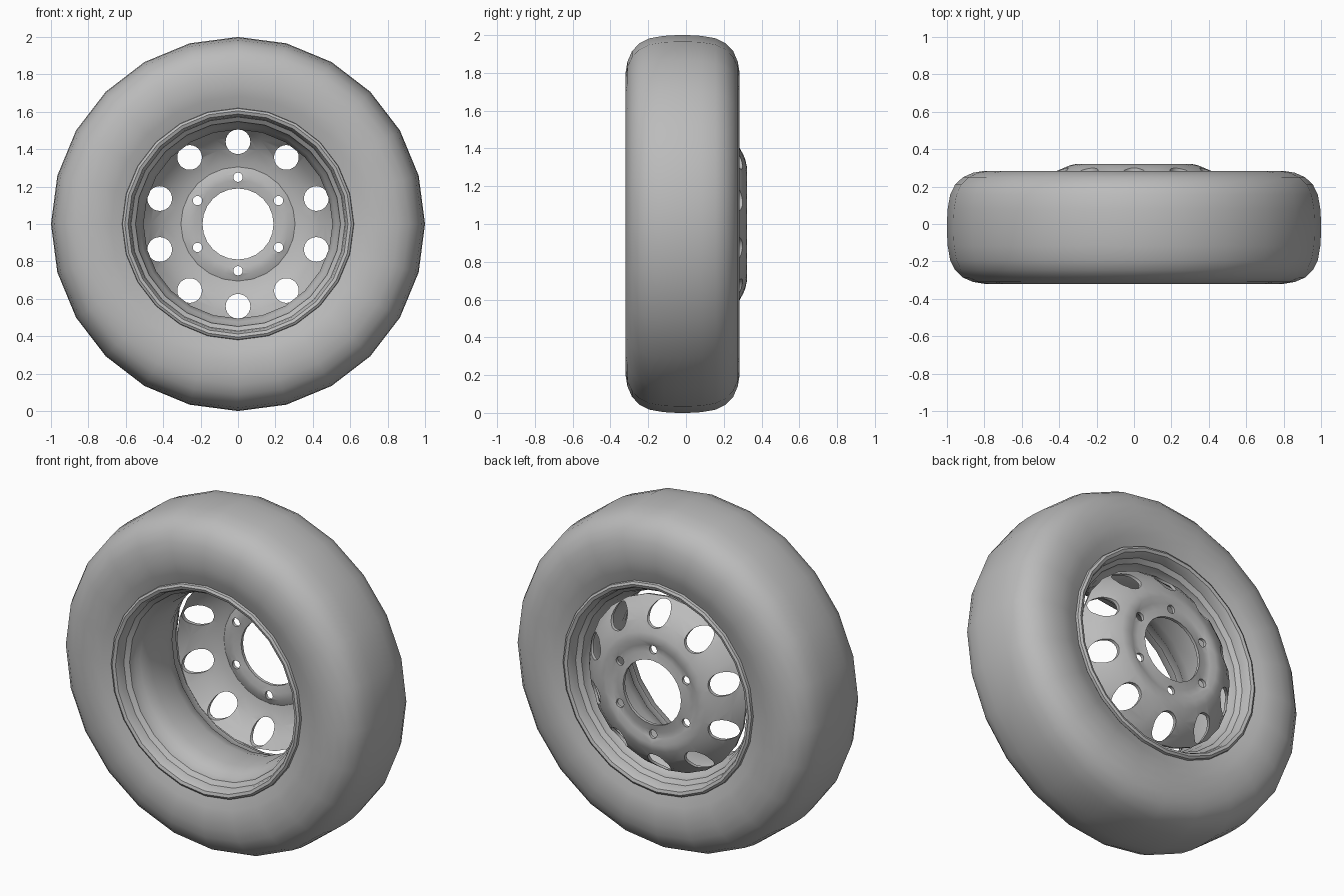
import bpy, bmesh, math
from mathutils import Matrix, Vector

cube = bpy.data.objects.get("Cube")
if cube:
    bpy.data.objects.remove(cube)

CENTRE = Vector((0, 0, 1))
MID = -0.018      # middle plane of the tyre
SIDES = 24

grey = bpy.data.materials.new("plain grey")
grey.use_nodes = True
grey.diffuse_color = (0.5, 0.5, 0.5, 1)
grey.node_tree.nodes["Principled BSDF"].inputs["Base Color"].default_value = grey.diffuse_color


def add_object(name, bm):
    bmesh.ops.recalc_face_normals(bm, faces=bm.faces)
    mesh = bpy.data.meshes.new(name)
    bm.to_mesh(mesh)
    bm.free()
    mesh.materials.append(grey)
    obj = bpy.data.objects.new(name, mesh)
    bpy.context.collection.objects.link(obj)
    return obj


def lathe(name, profile, closed):
    """Turn (radius, y) points around the wheel axle."""
    bm = bmesh.new()
    rows = []
    for i in range(SIDES):
        a = math.tau * i / SIDES
        rows.append([bm.verts.new(CENTRE + Vector((r * math.sin(a), y, r * math.cos(a))))
                     for r, y in profile])
    n = len(profile)
    for i in range(SIDES):
        p, q = rows[i], rows[(i + 1) % SIDES]
        for j in range(n if closed else n - 1):
            k = (j + 1) % n
            bm.faces.new((p[j], p[k], q[k], q[j]))
    return add_object(name, bm)


def mirrored(half):
    """Front half of a profile plus its mirror image, about the tyre middle."""
    return [(r, MID - d) for r, d in half] + [(r, MID + d) for r, d in reversed(half)]


def smooth(obj, angle):
    bpy.ops.object.select_all(action="DESELECT")
    obj.select_set(True)
    bpy.context.view_layer.objects.active = obj
    bpy.ops.object.shade_smooth_by_angle(angle=math.radians(angle))


# Tyre with rounded shoulders
tyre = lathe("tyre", mirrored([
    (0.59, 0.262), (0.63, 0.272), (0.68, 0.292), (0.74, 0.302), (0.80, 0.302),
    (0.86, 0.292), (0.915, 0.268), (0.957, 0.228), (0.983, 0.175), (0.996, 0.10),
    (1.0, 0.03)]), False)
smooth(tyre, 45)

# Rim: rolled lips, bead seats and a stepped barrel, closed behind
front_half = [(0.60, 0.25), (0.62, 0.272), (0.618, 0.288), (0.605, 0.296), (0.588, 0.29),
              (0.578, 0.27), (0.572, 0.235), (0.548, 0.215), (0.542, 0.17),
              (0.525, 0.15), (0.505, 0.08)]
rim = lathe("rim", mirrored(front_half), True)
smooth(rim, 35)

# Wheel disc: dished plate, closed cross-section
face = [(0.19, 0.318), (0.235, 0.308), (0.27, 0.308), (0.305, 0.322), (0.345, 0.313),
        (0.41, 0.285), (0.47, 0.235), (0.515, 0.175)]
back = [(r - 0.004 * (i > 3), y - 0.018) for i, (r, y) in enumerate(face)]
disc = lathe("wheel_disc", face + back[::-1], True)


def drill(target, count, ring, radius, sides):
    """Bore a ring of round holes parallel to the axle."""
    bm = bmesh.new()
    for i in range(count):
        a = math.tau * i / count
        spot = CENTRE + Vector((ring * math.sin(a), 0.25, ring * math.cos(a)))
        bmesh.ops.create_cone(bm, cap_ends=True, segments=sides, radius1=radius,
                              radius2=radius, depth=0.4,
                              matrix=Matrix.Translation(spot) @ Matrix.Rotation(math.pi / 2, 4, "X"))
    cutter = add_object("hole_cutter", bm)
    cutter.hide_render = True
    cut = target.modifiers.new("holes", "BOOLEAN")
    cut.operation = "DIFFERENCE"
    cut.solver = "EXACT"
    cut.object = cutter
    bpy.ops.object.select_all(action="DESELECT")
    target.select_set(True)
    bpy.context.view_layer.objects.active = target
    bpy.ops.object.modifier_apply(modifier=cut.name)
    bpy.data.objects.remove(cutter)


drill(disc, 10, 0.44, 0.066, 24)   # vent holes
drill(disc, 6, 0.25, 0.025, 16)    # bolt holes
smooth(disc, 35)
